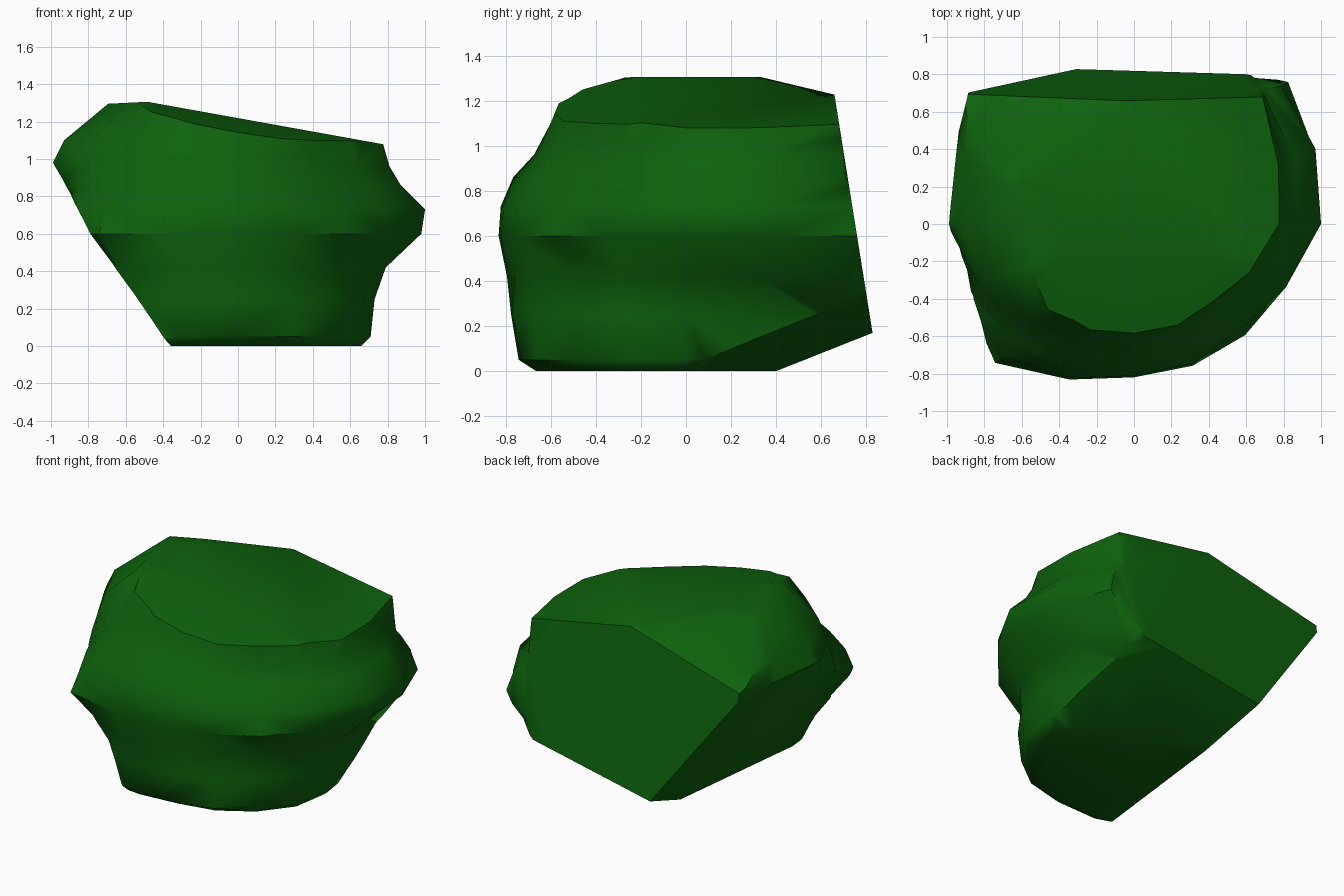
import bpy, bmesh, math
from mathutils import Vector

if "Cube" in bpy.data.objects:
    bpy.data.objects.remove(bpy.data.objects["Cube"])

# Rock cross-sections: height -> radii every 22.5 degrees (the three rear ones are cut flat later)
REAR = [1.05, 1.0, 1.05]
rings = {
    0.00: [.66, .66, .80, 1.1, .90, .90, .90, .80, .72, .64, .64, .65, .67],
    0.25: [.73, .75, .88, 1.2, 1.05, 1.0, 1.0, .82, .84, .77, .75, .72, .73],
    0.42: [.79, .83, 1.02, 1.2, 1.05, 1.0, 1.0, .90, .86, .76, .71, .70, .74],
    0.60: [.98, 1.04, 1.14, 1.2, 1.05, 1.0, .98, 1.05, .90, .82, .82, .84, .88],
    0.73: [1.0, 1.05, 1.09, 1.2, 1.05, .98, .95, 1.0, .89, .81, .81, .80, .88],
    0.86: [.87, .93, .99, 1.2, 1.05, .99, .92, .90, .83, .74, .71, .67, .76],
    0.96: [.81, .86, .98, 1.2, 1.04, 1.0, .89, .80, .73, .66, .64, .61, .70],
    1.10: [.77, .83, .97, 1.2, .98, .93, .84, .75, .65, .60, .59, .59, .67],
    1.35: [.76, .80, .95, .98, .68, .58, .58, .58, .54, .50, .52, .57, .66],
}
rings[0.05] = [a * .3 + b * .7 for a, b in zip(rings[0.0], rings[0.25])]

bm = bmesh.new()
loops = []
for z in sorted(rings):
    r = rings[z][:3] + REAR + rings[z][3:]
    loops.append([bm.verts.new((d * math.cos(i * math.pi / 8), d * math.sin(i * math.pi / 8), z))
                  for i, d in enumerate(r)])
for lo, hi in zip(loops, loops[1:]):
    for i in range(16):
        j = (i + 1) % 16
        bm.faces.new((lo[i], lo[j], hi[j], hi[i]))
bm.faces.new(loops[0][::-1])
bm.faces.new(loops[-1])
bmesh.ops.recalc_face_normals(bm, faces=bm.faces[:])
bmesh.ops.triangulate(bm, faces=bm.faces[:])


def chip(point, normal):
    """Slice off everything beyond a plane and cap the cut."""
    geom = bm.verts[:] + bm.edges[:] + bm.faces[:]
    bmesh.ops.bisect_plane(bm, geom=geom, dist=1e-4, plane_co=Vector(point),
                           plane_no=Vector(normal).normalized(), clear_outer=True)
    bmesh.ops.remove_doubles(bm, verts=bm.verts[:], dist=.002)
    bmesh.ops.holes_fill(bm, edges=[e for e in bm.edges if e.is_boundary], sides=0)
    bmesh.ops.triangulate(bm, faces=bm.faces[:])


chip((0, .855, 0), (0, 1, .16))                      # flat back
chip((-.36, -.65, 0), (-.813, .095, -.584))          # left undercut
chip((-.48, 0, 1.305), (.18, 0, 1))                  # sloping top
chip((-.6, 0, 1.3), (-.05, 0, 1))                    # top left
chip((-.48, -.25, 1.295), (.18, -.2, 1))             # top front
chip((-.36, .83, .16), (.2, .43, -1))                # rear underside
chip((-.1, .62, 1.235), (-.063, .146, .264))         # rear top left corner

bmesh.ops.recalc_face_normals(bm, faces=bm.faces[:])
mesh = bpy.data.meshes.new("rock")
bm.to_mesh(mesh)
bm.free()
rock = bpy.data.objects.new("rock", mesh)
bpy.context.collection.objects.link(rock)

# Dark green stone
mat = bpy.data.materials.new("green_stone")
mat.diffuse_color = (0.004, 0.12, 0.004, 1)
mat.use_nodes = True
mat.node_tree.nodes["Principled BSDF"].inputs["Base Color"].default_value = mat.diffuse_color
mesh.materials.append(mat)

bpy.context.view_layer.objects.active = rock
rock.select_set(True)
bpy.ops.object.shade_smooth_by_angle(angle=math.radians(50))
